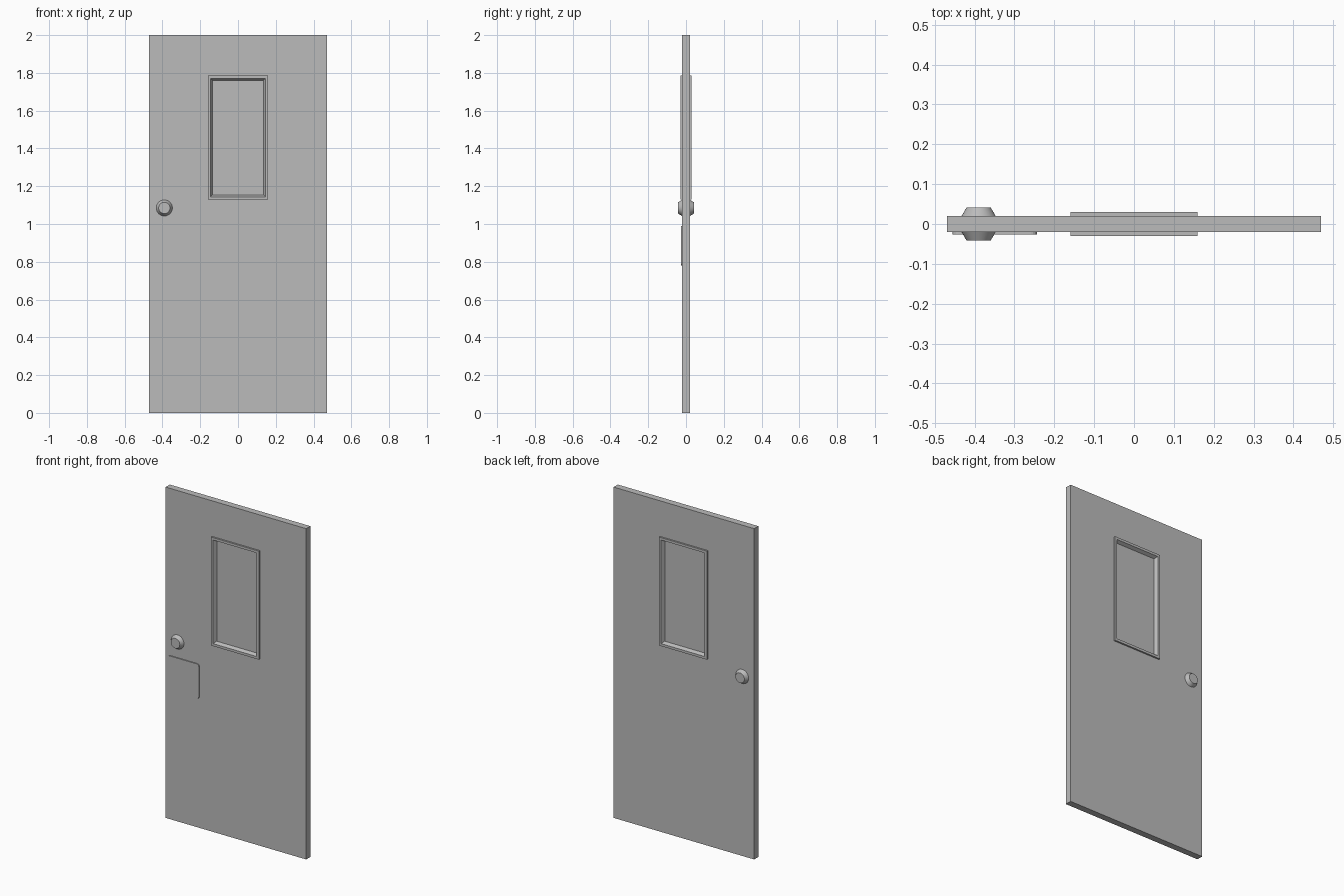
import bpy, bmesh, math
from mathutils import Matrix, Vector

cube = bpy.data.objects.get("Cube")
if cube:
    bpy.data.objects.remove(cube)

grey = bpy.data.materials.new("plain_grey")
grey.use_nodes = True
COLOUR = (0.5, 0.5, 0.5, 1)
grey.diffuse_color = COLOUR
grey.node_tree.nodes["Principled BSDF"].inputs["Base Color"].default_value = COLOUR

WINDOW = Vector((0, 0, 1.457))
HALF_W, HALF_H = 0.16, 0.328


def finish(name, bm):
    bmesh.ops.recalc_face_normals(bm, faces=bm.faces)
    mesh = bpy.data.meshes.new(name)
    bm.to_mesh(mesh)
    bm.free()
    mesh.materials.append(grey)
    obj = bpy.data.objects.new(name, mesh)
    bpy.context.collection.objects.link(obj)
    return obj


def box(name, centre, size):
    bm = bmesh.new()
    bmesh.ops.create_cube(bm, size=1, matrix=Matrix.Translation(centre) @ Matrix.Diagonal((*size, 1)))
    return finish(name, bm)


def window_frame(name, side):
    # Rectangular loops of (inset, depth): outer wall, flat rim, sloped lip, pane
    bm = bmesh.new()
    loops = []
    for inset, y in ((0, 0.015), (0, 0.03), (0.015, 0.03), (0.025, 0.01)):
        w, h = HALF_W - inset, HALF_H - inset
        loops.append([bm.verts.new(WINDOW + Vector((sx * w, side * y, sz * h)))
                      for sx, sz in ((-1, -1), (1, -1), (1, 1), (-1, 1))])
    for a, b in zip(loops, loops[1:]):
        for i in range(4):
            j = (i + 1) % 4
            bm.faces.new((a[i], a[j], b[j], b[i]))
    bm.faces.new(loops[-1])
    obj = finish(name, bm)
    # The pane must face outward
    pane = obj.data.polygons[-1]
    if pane.normal.y * side < 0:
        obj.data.flip_normals()
    return obj


def knob(name, side):
    # Tapered round knob pointing away from the leaf
    bm = bmesh.new()
    place = Matrix.Translation((-0.39, side * 0.03, 1.085)) @ Matrix.Rotation(-side * math.pi / 2, 4, "X")
    bmesh.ops.create_cone(bm, cap_ends=True, segments=32, radius1=0.044, radius2=0.03,
                          depth=0.024, matrix=place)
    obj = finish(name, bm)
    bpy.ops.object.select_all(action="DESELECT")
    obj.select_set(True)
    bpy.context.view_layer.objects.active = obj
    bpy.ops.object.shade_smooth_by_angle(angle=math.radians(30))


# Door leaf with a window opening cut through
leaf = box("door_leaf", (0, 0, 1), (0.94, 0.04, 2))
cutter = box("window_cutter", WINDOW, (2 * HALF_W - 0.01, 0.2, 2 * HALF_H - 0.01))
cutter.hide_render = True
cutter.hide_viewport = True
cut = leaf.modifiers.new("window_opening", "BOOLEAN")
cut.operation = "DIFFERENCE"
cut.solver = "EXACT"
cut.object = cutter

# Window frames and knobs on both sides
for side, label in ((-1, "front"), (1, "back")):
    window_frame(label + "_window_frame", side)
    knob(label + "_knob", side)

# Push plate with rounded corners, front only
plate = box("push_plate", (-0.35, -0.0225, 0.885), (0.212, 0.007, 0.21))
bm = bmesh.new()
bm.from_mesh(plate.data)
corners = [e for e in bm.edges if abs(e.verts[0].co.y - e.verts[1].co.y) > 0.001]
bmesh.ops.bevel(bm, geom=corners, offset=0.015, segments=4, profile=0.5, affect="EDGES")
bm.to_mesh(plate.data)
bm.free()
